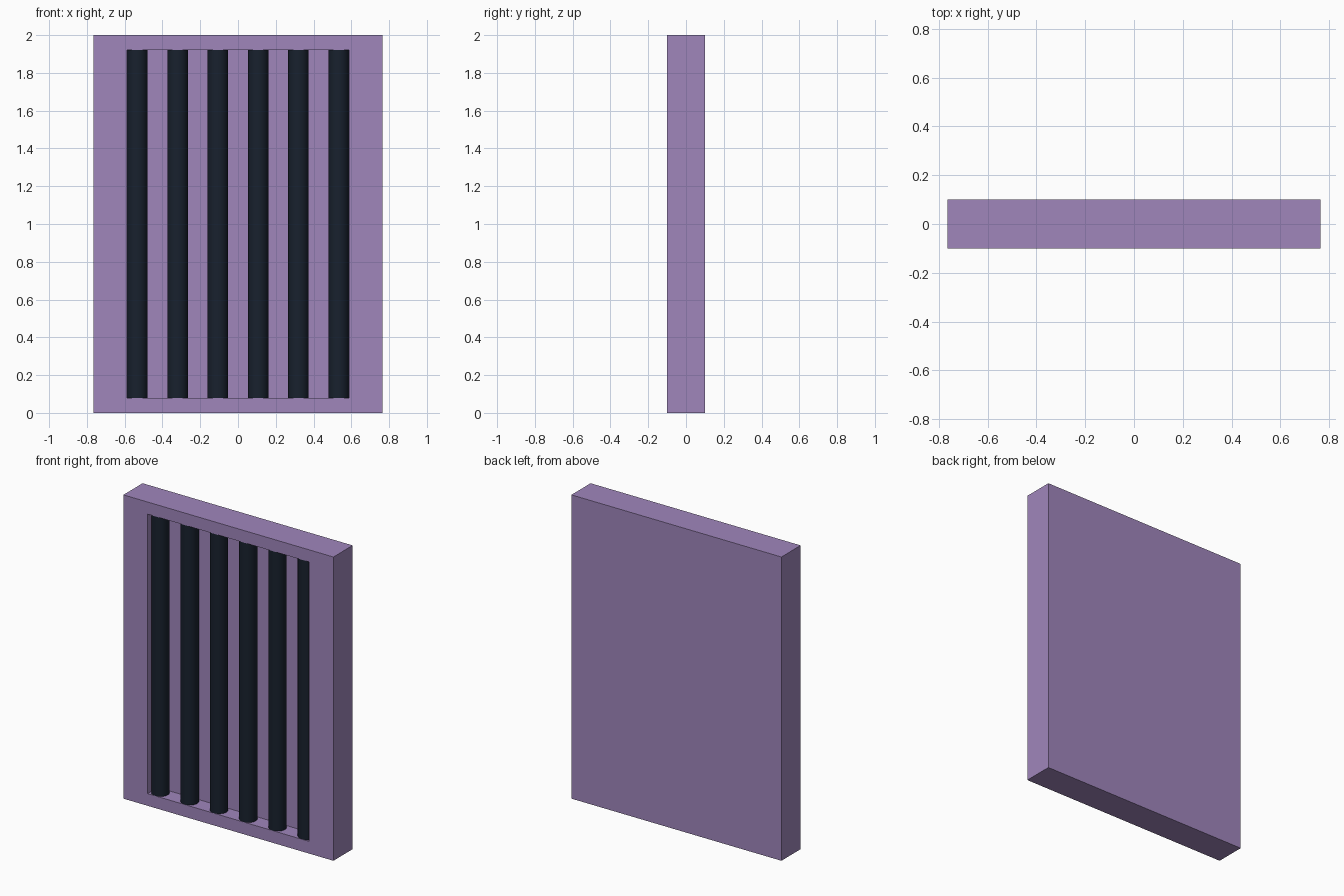
import bpy
import bmesh
from mathutils import Vector

if "Cube" in bpy.data.objects:
    bpy.data.objects.remove(bpy.data.objects["Cube"])

WIDTH, DEPTH, HEIGHT = 1.53, 0.2, 2.0
OPEN_HALF, RAIL = 0.588, 0.08      # recess half width, top/bottom rail height
RECESS = 0.106                     # recess depth
BAR_R, BAR_STEP, BAR_COUNT = 0.0545, 0.2133, 6


def material(name, color):
    mat = bpy.data.materials.new(name)
    mat.diffuse_color = (*color, 1)
    mat.use_nodes = True
    mat.node_tree.nodes["Principled BSDF"].inputs["Base Color"].default_value = mat.diffuse_color
    return mat


purple = material("purple_paint", (0.35, 0.24, 0.50))
dark = material("dark_metal", (0.009, 0.015, 0.027))

# Panel: a box whose front face is inset and pushed back into a recess
bm = bmesh.new()
bmesh.ops.create_cube(bm, size=1)
bmesh.ops.scale(bm, vec=(WIDTH, DEPTH, HEIGHT), verts=bm.verts)
bmesh.ops.translate(bm, vec=(0, 0, HEIGHT / 2), verts=bm.verts)
bm.normal_update()
front = min(bm.faces, key=lambda f: f.calc_center_median().y)


def inset(face):
    bmesh.ops.inset_individual(bm, faces=[face], thickness=0.05)


inset(front)
for v in front.verts:
    v.co.x = OPEN_HALF if v.co.x > 0 else -OPEN_HALF
    v.co.z = HEIGHT - RAIL if v.co.z > 1 else RAIL
pushed = bmesh.ops.extrude_discrete_faces(bm, faces=[front])["faces"][0]
bmesh.ops.translate(bm, vec=Vector((0, RECESS, 0)), verts=pushed.verts)
bmesh.ops.recalc_face_normals(bm, faces=bm.faces)
mesh = bpy.data.meshes.new("panel_frame")
bm.to_mesh(mesh)
bm.free()
panel = bpy.data.objects.new("panel_frame", mesh)
bpy.context.collection.objects.link(panel)
panel.data.materials.append(purple)

# Row of round vertical bars standing in the recess, flush with the front
for i in range(BAR_COUNT):
    x = (i - (BAR_COUNT - 1) / 2) * BAR_STEP
    bpy.ops.mesh.primitive_cylinder_add(
        vertices=32, radius=BAR_R, depth=HEIGHT - 2 * RAIL,
        location=(x, -DEPTH / 2 + BAR_R + 0.0005, HEIGHT / 2))
    bar = bpy.context.object
    bar.name = f"bar_{i + 1}"
    bar.data.materials.append(dark)
    bpy.ops.object.shade_smooth_by_angle()
